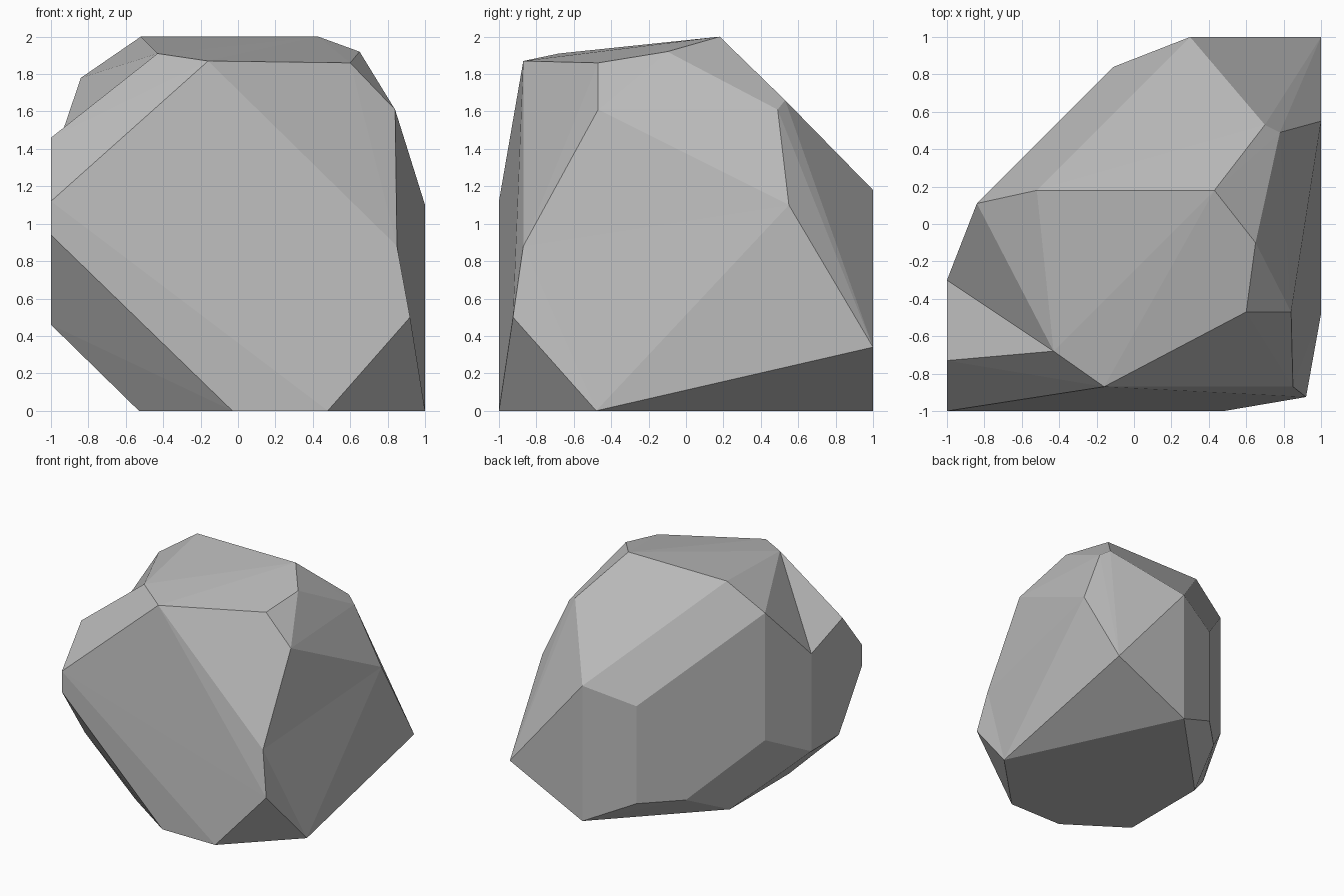
import bpy
import bmesh

default_cube = bpy.data.objects.get("Cube")
if default_cube:
    bpy.data.objects.remove(default_cube, do_unlink=True)

# Stone colour
stone = bpy.data.materials.new("stone_grey")
stone.use_nodes = True
grey = (0.5, 0.5, 0.5, 1)
stone.diffuse_color = grey
stone.node_tree.nodes["Principled BSDF"].inputs["Base Color"].default_value = grey

# Corners of the boulder that the later recuts refer to
corners = {
    "crown_front": (-0.43, -0.68, 1.91),
    "shoulder_back": (-0.84, 0.11, 1.78),
    "notch": (-1, -0.30, 1.31),
    "shoulder_front": (-1, -0.73, 1.46),
    "side_top": (0.84, -0.47, 1.61),
    "side_front": (0.85, -0.87, 0.88),
    "side_low": (0.92, -0.925, 0.50),
    "side_foot": (1, -0.48, 0),
    "side_back": (1, 0.55, 1.10),
}

# Remaining corners, grouped by height
crown = [(-0.52, 0.18, 2), (0.43, 0.18, 2), (0.65, -0.10, 1.92),
         (0.60, -0.47, 1.86), (-0.16, -0.87, 1.87)]
back_shoulder = [(0.78, 0.49, 1.61), (0.70, 0.53, 1.66), (1, 1, 0.34)]
underside = [(-0.39, 0.56, 0.20), (-0.84, 0.11, 0.67),
             (-1, -0.30, 0.46), (-1, -0.68, 0.46)]
footprint = [(-0.53, 0.15, 0), (-0.53, -0.66, 0), (-0.03, -1, 0), (0.48, -1, 0)]

# Upright edges: position, bottom and top height
uprights = [(0.30, 1, 0, 1.18), (-0.11, 0.84, 0.20, 1.05), (-1, -1, 0.94, 1.12)]
posts = [(x, y, z) for x, y, low, high in uprights for z in (low, high)]

# Wrap all corners in a convex skin
bm = bmesh.new()
named = {name: bm.verts.new(co) for name, co in corners.items()}
for co in crown + back_shoulder + underside + footprint + posts:
    bm.verts.new(co)
bmesh.ops.convex_hull(bm, input=bm.verts[:], use_existing_faces=False)
bmesh.ops.triangulate(bm, faces=bm.faces[:])


def recut(*triangles):
    """Replace the skin spanning these corners with the given triangles."""
    new_faces = [[named[name] for name in tri] for tri in triangles]
    patch = {vert for face in new_faces for vert in face}
    old = [face for face in bm.faces if set(face.verts) <= patch]
    bmesh.ops.delete(bm, geom=old, context="FACES_ONLY")
    for face in new_faces:
        bm.faces.new(face)


# Hollow between the crown and the shoulder
recut(("crown_front", "shoulder_back", "notch"),
      ("crown_front", "notch", "shoulder_front"))

# Slightly dished side
recut(("side_top", "side_front", "side_back"),
      ("side_front", "side_foot", "side_back"),
      ("side_front", "side_low", "side_foot"))

# Clear stray edges and build the object with flat faces
loose = [edge for edge in bm.edges if not edge.link_faces]
bmesh.ops.delete(bm, geom=loose, context="EDGES")
bmesh.ops.recalc_face_normals(bm, faces=bm.faces[:])
mesh = bpy.data.meshes.new("boulder")
bm.to_mesh(mesh)
bm.free()
mesh.materials.append(stone)
boulder = bpy.data.objects.new("boulder", mesh)
bpy.context.collection.objects.link(boulder)
